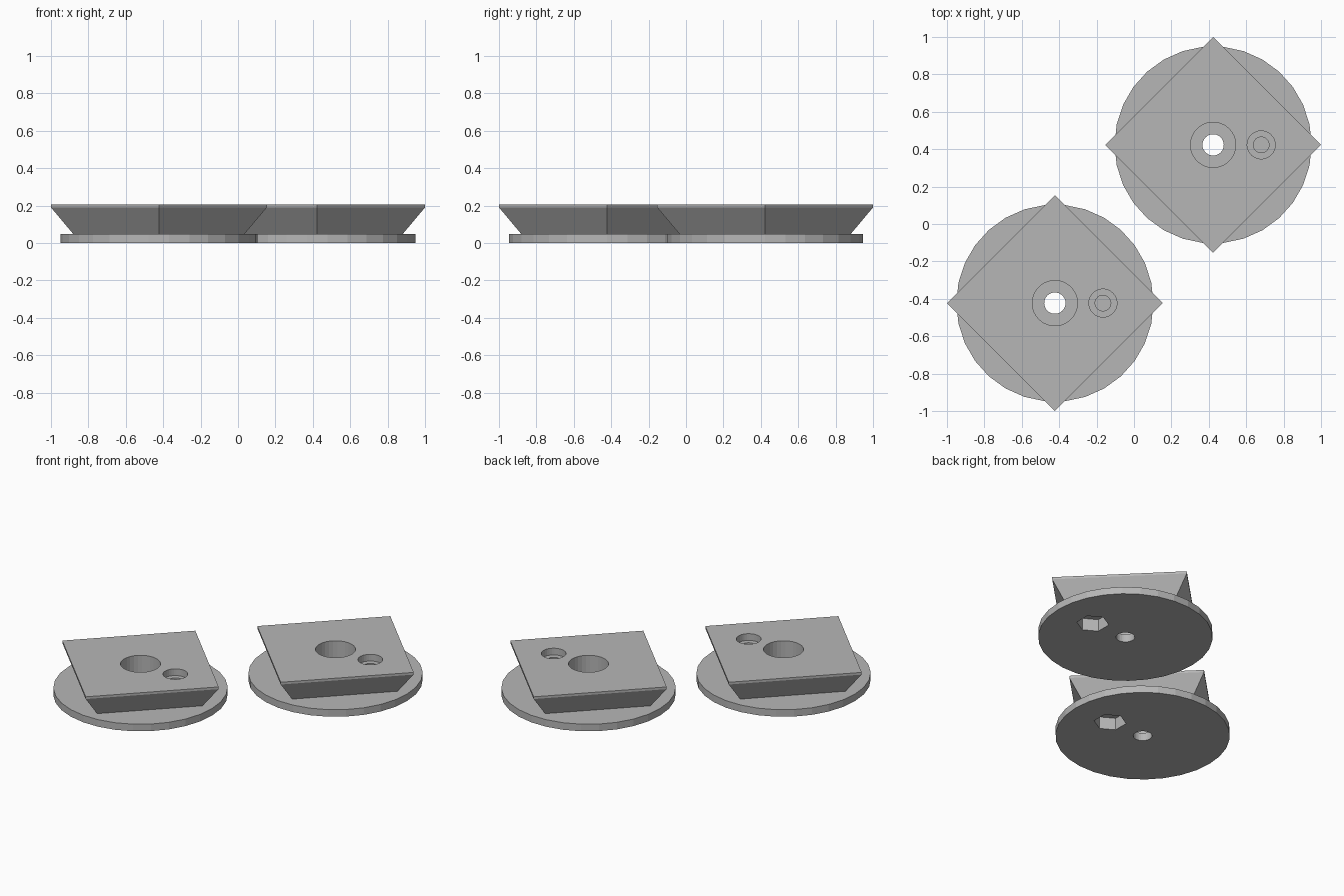
import bpy
import bmesh
from math import cos, sin, pi

cube = bpy.data.objects.get("Cube")
if cube:
    bpy.data.objects.remove(cube, do_unlink=True)

grey = bpy.data.materials.new("plain_grey")
grey.use_nodes = True
COLOUR = (0.47, 0.47, 0.47, 1)
grey.diffuse_color = COLOUR
grey.node_tree.nodes["Principled BSDF"].inputs["Base Color"].default_value = COLOUR


def turned(name, profile, sides, x=0, turn=0):
    """Solid made by stacking regular polygons given as (radius, height)."""
    bm = bmesh.new()
    rings = []
    for r, z in profile:
        angles = [turn + 2 * pi * i / sides for i in range(sides)]
        rings.append([bm.verts.new((x + r * cos(a), r * sin(a), z)) for a in angles])
    for low, high in zip(rings, rings[1:]):
        for i in range(sides):
            j = (i + 1) % sides
            bm.faces.new((low[i], low[j], high[j], high[i]))
    bm.faces.new(rings[0][::-1])
    bm.faces.new(rings[-1])
    bmesh.ops.recalc_face_normals(bm, faces=bm.faces)
    mesh = bpy.data.meshes.new(name)
    bm.to_mesh(mesh)
    bm.free()
    mesh.materials.append(grey)
    obj = bpy.data.objects.new(name, mesh)
    bpy.context.collection.objects.link(obj)
    return obj


def combine(target, tool, operation):
    """Apply a boolean and discard the tool."""
    tool.hide_render = True
    mod = target.modifiers.new(operation, "BOOLEAN")
    mod.operation = operation
    mod.solver = "EXACT"
    mod.object = tool
    bpy.context.view_layer.objects.active = target
    bpy.ops.object.modifier_apply(modifier=mod.name)
    bpy.data.objects.remove(tool, do_unlink=True)


BASE, TOP, NUT_X = 0.047, 0.205, 0.257

# Round foot joined to the flared square block
plate = turned("mounting_plate_front", [(0.527, 0), (0.527, BASE)], 30)
block = turned("flared_block", [(0.457, 0.02), (0.457, BASE), (0.577, 0.19), (0.577, TOP)], 4)
combine(plate, block, "UNION")

# Central bolt hole with a wide head recess
bolt = turned("bolt_cutter", [(0.057, -0.1), (0.057, 0.052), (0.121, 0.052), (0.121, 0.3)], 30)
combine(plate, bolt, "DIFFERENCE")

# Side screw hole, recessed from above, closed by a thin web
screw = turned("screw_cutter", [(0.042, 0.09), (0.042, 0.16), (0.075, 0.16), (0.075, 0.3)], 30, NUT_X)
combine(plate, screw, "DIFFERENCE")

# Hexagonal nut pocket from below
nut = turned("nut_cutter", [(0.098, -0.1), (0.098, 0.08)], 6, NUT_X, pi / 6)
combine(plate, nut, "DIFFERENCE")

# Two identical plates set diagonally
second = plate.copy()
second.name = "mounting_plate_back"
bpy.context.collection.objects.link(second)
plate.location = (-0.423, -0.423, 0)
second.location = (0.423, 0.423, 0)
